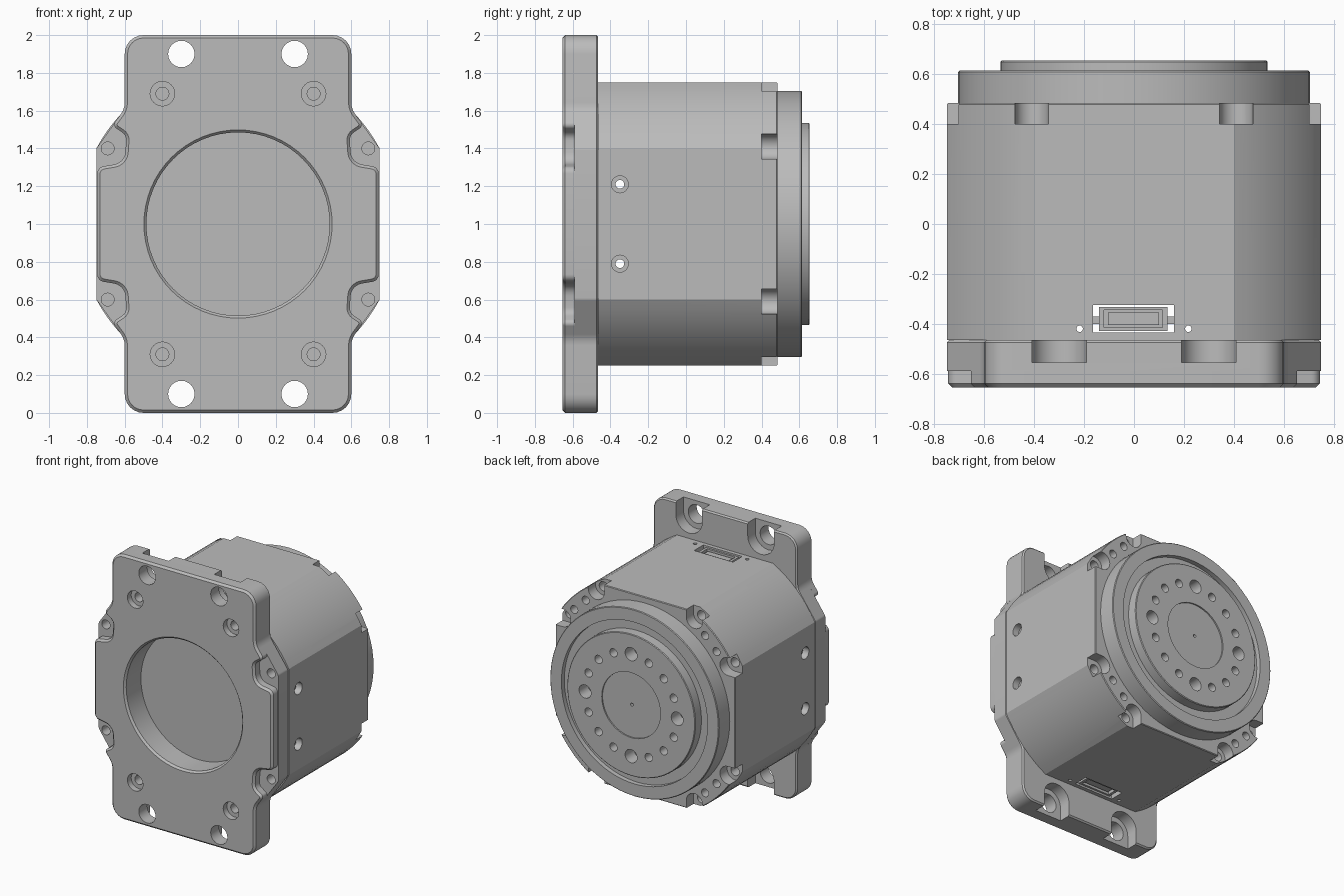
import bpy, bmesh, math
from mathutils import Vector, Matrix

if "Cube" in bpy.data.objects:
    bpy.data.objects.remove(bpy.data.objects["Cube"], do_unlink=True)

CZ = 1.0                                   # height of the main axis
PLATE_F, STEP, PLATE_B, BODY_B = -0.655, -0.59, -0.465, 0.485

grey = bpy.data.materials.new("machined_grey")
grey.use_nodes = True
grey.diffuse_color = (0.5, 0.5, 0.5, 1)
grey.node_tree.nodes["Principled BSDF"].inputs["Base Color"].default_value = (0.5, 0.5, 0.5, 1)


def finish(bm, name):
    bmesh.ops.recalc_face_normals(bm, faces=bm.faces)
    mesh = bpy.data.meshes.new(name)
    bm.to_mesh(mesh)
    bm.free()
    mesh.materials.append(grey)
    obj = bpy.data.objects.new(name, mesh)
    bpy.context.scene.collection.objects.link(obj)
    return obj


def prism(name, pts, y0, y1, bevel0=0, bevel1=0):
    """Extrude an (x, z) outline along y, with optional chamfered ends."""
    bm = bmesh.new()
    rings = [[bm.verts.new((x, y, CZ + z)) for x, z in pts] for y in (y0, y1)]
    for ring in rings:
        bm.faces.new(ring)
    for i in range(len(pts)):
        j = (i + 1) % len(pts)
        bm.faces.new((rings[0][i], rings[0][j], rings[1][j], rings[1][i]))
    bmesh.ops.recalc_face_normals(bm, faces=bm.faces)
    for y, size in ((y0, bevel0), (y1, bevel1)):
        if size:
            rim = [e for e in bm.edges if all(abs(v.co.y - y) < 1e-5 for v in e.verts)]
            bmesh.ops.bevel(bm, geom=rim, offset=size, segments=1, affect='EDGES')
    return finish(bm, name)


def tube(a, b, r1, r2=None, sides=24):
    """Cylinder or cone from point a to point b."""
    a, b = Vector(a), Vector(b)
    bm = bmesh.new()
    turn = (b - a).to_track_quat('Z', 'Y').to_matrix().to_4x4()
    bmesh.ops.create_cone(bm, cap_ends=True, segments=sides, radius1=r1,
                          radius2=r1 if r2 is None else r2, depth=(b - a).length,
                          matrix=Matrix.Translation((a + b) / 2) @ turn)
    return finish(bm, "cutter")


def bore(x, z, y0, y1, r1, r2=None, sides=24):
    return tube((x, y0, CZ + z), (x, y1, CZ + z), r1, r2, sides)


def box(name, x0, x1, y0, y1, z0, z1):
    bm = bmesh.new()
    size = Matrix.Diagonal((x1 - x0, y1 - y0, z1 - z0, 1))
    mid = Matrix.Translation(((x0 + x1) / 2, (y0 + y1) / 2, (z0 + z1) / 2))
    bmesh.ops.create_cube(bm, size=1, matrix=mid @ size)
    return finish(bm, name)


def slot(x, z, angle, r, y0, y1):
    """U-shaped pocket, round inside and open towards the given angle."""
    d = Vector((math.cos(angle), math.sin(angle))) * 0.3
    pts = [(x + r * math.cos(angle + math.pi * (0.5 + i / 12)),
            z + r * math.sin(angle + math.pi * (0.5 + i / 12))) for i in range(13)]
    pts += [(pts[-1][0] + d.x, pts[-1][1] + d.y), (pts[0][0] + d.x, pts[0][1] + d.y)]
    return prism("cutter", pts, y0, y1)


def quad(x, z):
    return [(sx * x, sz * z) for sx in (1, -1) for sz in (1, -1)]


def cut(obj, cutters):
    """Subtract all cutters from obj, then delete them."""
    group = bpy.data.collections.new("cutters")
    bpy.context.scene.collection.children.link(group)
    for c in cutters:
        group.objects.link(c)
        c.hide_render = True
    mod = obj.modifiers.new("holes", 'BOOLEAN')
    mod.operand_type, mod.collection = 'COLLECTION', group
    mod.operation, mod.solver = 'DIFFERENCE', 'EXACT'
    bpy.context.view_layer.update()
    deps = bpy.context.evaluated_depsgraph_get()
    mesh = bpy.data.meshes.new_from_object(obj.evaluated_get(deps))
    obj.modifiers.clear()
    obj.data = mesh
    mesh.materials.clear()
    mesh.materials.append(grey)
    for c in cutters:
        bpy.data.objects.remove(c, do_unlink=True)
    bpy.data.collections.remove(group)


def outline(quarter):
    """Mirror (x, z, radius) corners into four quarters and round them."""
    half = quarter + [(x, -z, r) for x, z, r in reversed(quarter)]
    loop = half + [(-x, z, r) for x, z, r in reversed(half)]
    pts = []
    for i, (x, z, r) in enumerate(loop):
        p = Vector((x, z))
        u = (Vector(loop[i - 1][:2]) - p).normalized()
        v = (Vector(loop[(i + 1) % len(loop)][:2]) - p).normalized()
        half_angle = u.angle(v) / 2
        t = r / math.tan(half_angle)
        centre = p + (u + v).normalized() * r / math.sin(half_angle)
        a, b = p + u * t - centre, p + v * t - centre
        sweep = a.angle_signed(b)
        steps = max(2, round(abs(sweep) / math.radians(14)))
        for k in range(steps + 1):
            pts.append(tuple(centre + Matrix.Rotation(-sweep * k / steps, 2) @ a))
    return pts


# Mounting plate: full-outline rear layer and a stepped front layer
plate_back = prism("plate_rear_layer", outline(
    [(0.6, 1, 0.1), (0.6, 0.61, 0.1), (0.75, 0.4, 0.03)]), STEP, PLATE_B, 0, 0.01)
plate_front = prism("plate_front_layer", outline(
    [(0.6, 1, 0.1), (0.6, 0.61, 0.1), (0.665, 0.52, 0.025), (0.59, 0.47, 0.05),
     (0.6, 0.325, 0.07), (0.745, 0.3, 0.04)]), PLATE_F, STEP, 0.015)


def plate_holes():
    holes = [bore(0, 0, -0.7, -0.4, 0.485, sides=64),
             bore(0, 0, PLATE_F - 0.005, PLATE_F + 0.02, 0.503, 0.48, 64)]
    for x, z in quad(0.3, 0.9):
        holes += [bore(x, z, -0.7, -0.4, 0.07),
                  slot(x, z, math.copysign(math.pi / 2, z), 0.11, -0.555, -0.4)]
    for x, z in quad(0.4, 0.69):
        holes += [bore(x, z, -0.7, -0.61, 0.065), bore(x, z, -0.62, -0.5, 0.034)]
    for x, z in quad(0.69, 0.4):
        holes.append(bore(x, z, -0.7, -0.5, 0.034))
    return holes


for layer in (plate_front, plate_back):
    cut(layer, plate_holes())

# Motor housing: square block with cylindrical corners
arc = math.acos(0.75 / 0.85)
corners = []
for q in range(4):
    for i in range(9):
        t = q * math.pi / 2 + arc + (math.pi / 2 - 2 * arc) * i / 8
        corners.append((0.85 * math.cos(t), 0.85 * math.sin(t)))
housing = prism("housing", corners, PLATE_B, BODY_B, 0, 0.005)
cutters = []
# Screw pockets and small holes on the rear face
for x, z in quad(0.69, 0.41):
    cutters += [slot(x, z, 0 if x > 0 else math.pi, 0.067, 0.4, 0.6),
                bore(x, z, 0.3, 0.45, 0.035)]
for x, z in quad(0.41, 0.69):
    cutters += [slot(x, z, math.copysign(math.pi / 2, z), 0.067, 0.4, 0.6),
                bore(x, z, 0.3, 0.45, 0.035)]
for deg in (40, 50):
    a = math.radians(deg)
    for x, z in quad(0.775 * math.cos(a), 0.775 * math.sin(a)):
        cutters.append(bore(x, z, 0.4, 0.6, 0.03))
# Cross holes through the sides
for z in (0.79, 1.21):
    cutters.append(tube((-1, -0.35, z), (1, -0.35, z), 0.023))
    for s in (1, -1):
        cutters.append(tube((s * 0.7, -0.35, z), (s * 0.8, -0.35, z), 0.045))
# Connector opening and pin holes
cutters.append(box("cutter", -0.165, 0.16, -0.435, -0.325, -0.1, 2.1))
for x in (-0.218, 0.218):
    cutters.append(tube((x, -0.42, 0), (x, -0.42, 2), 0.013, sides=16))
cut(housing, cutters)

# Connectors on top and bottom
for s, side in ((1, "top"), (-1, "bottom")):
    lo, hi, floor, over = sorted((0.6, 0.74)) + [0.69, 0.8]
    span = lambda a, b: sorted((CZ + s * a, CZ + s * b))
    shell = box(side + "_connector", -0.14, 0.135, -0.43, -0.332, *span(lo, hi))
    cut(shell, [box("cutter", -0.12, 0.115, -0.415, -0.345, *span(floor, over))])
    box(side + "_connector_tongue", -0.105, 0.1, -0.405, -0.355, *span(0.68, 0.73))
    box(side + "_connector_tabs", -0.165, 0.16, -0.4, -0.37, *span(0.6, 0.68))

# Rear flange and output hub, turned around the axis
profile = [(0, 0.645), (0.245, 0.645), (0.245, 0.655), (0.53, 0.655), (0.535, 0.65),
           (0.535, 0.58), (0.61, 0.58), (0.61, 0.615), (0.7, 0.615), (0.705, 0.61),
           (0.705, 0.47), (0, 0.47)]
bm = bmesh.new()
verts = [bm.verts.new((r, y, CZ)) for r, y in profile]
edges = [bm.edges.new(pair) for pair in zip(verts, verts[1:])]
bmesh.ops.spin(bm, geom=verts + edges, cent=(0, 0, CZ), axis=(0, 1, 0),
               angle=2 * math.pi, steps=72)
bmesh.ops.remove_doubles(bm, verts=bm.verts, dist=1e-4)
hub = finish(bm, "output_hub")
hub_holes = [bore(0, 0, 0.58, 0.7, 0.012, sides=12)]
for i in range(16):
    a = math.tau * i / 16
    hub_holes.append(bore(0.385 * math.cos(a), 0.385 * math.sin(a), 0.55, 0.7,
                          0.05 if i % 4 == 0 else 0.031))
cut(hub, hub_holes)

# Smooth shading with crisp machined edges
for obj in bpy.context.scene.objects:
    if obj.type == 'MESH' and grey.name in obj.data.materials:
        bpy.ops.object.select_all(action='DESELECT')
        obj.select_set(True)
        bpy.context.view_layer.objects.active = obj
        bpy.ops.object.shade_smooth_by_angle(angle=math.radians(24))
